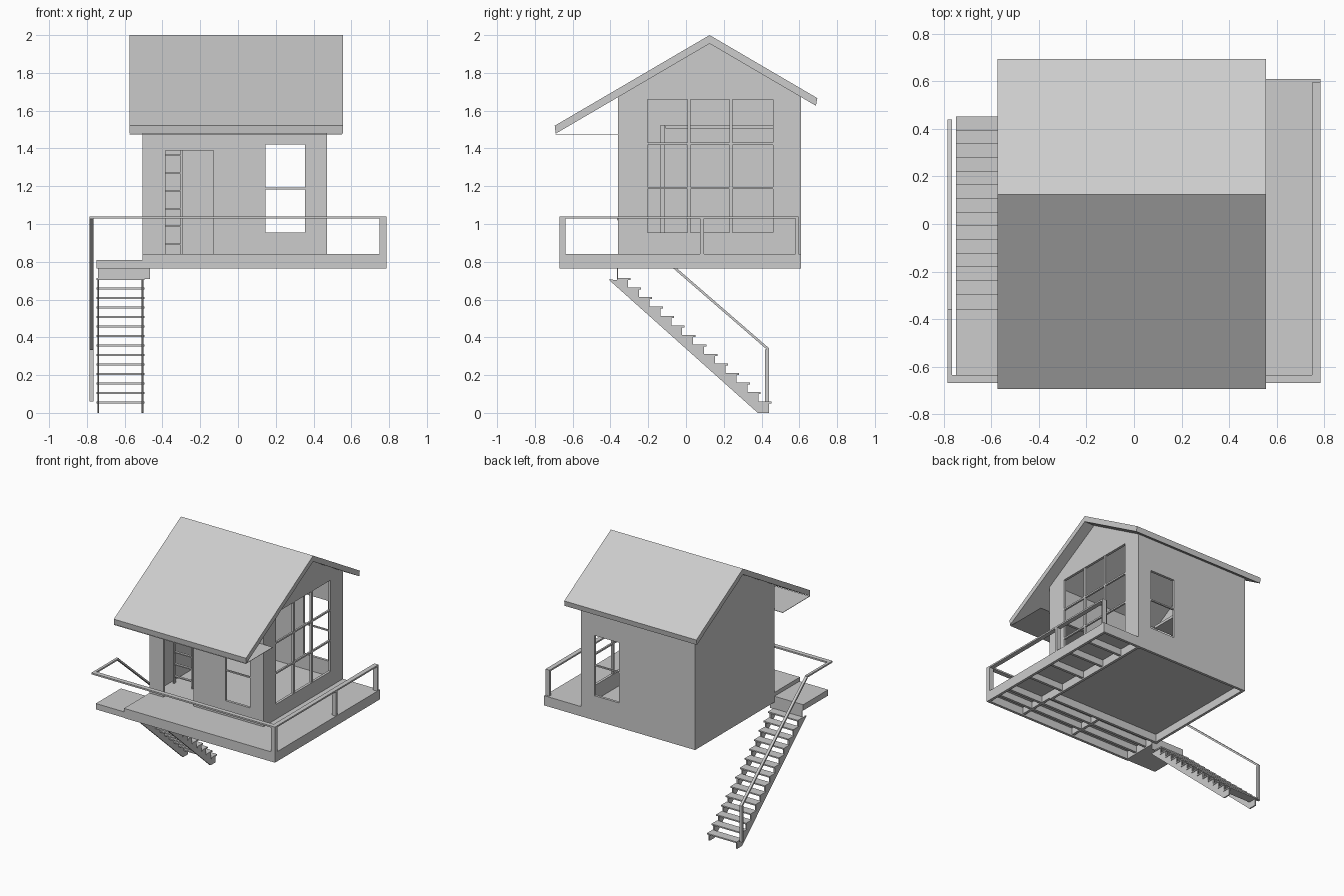
import bpy
import bmesh

cube = bpy.data.objects.get("Cube")
if cube:
    bpy.data.objects.remove(cube, do_unlink=True)

GREY = (0.604, 0.604, 0.604, 1)
grey = bpy.data.materials.new("plain_grey")
grey.use_nodes = True
grey.diffuse_color = GREY
grey.node_tree.nodes["Principled BSDF"].inputs["Base Color"].default_value = GREY


def prism(name, profile, x0, x1):
    """Extrude a (y, z) outline from x0 to x1."""
    bm = bmesh.new()
    face = bm.faces.new([bm.verts.new((x0, y, z)) for y, z in profile])
    moved = bmesh.ops.extrude_face_region(bm, geom=[face])["geom"]
    verts = [v for v in moved if isinstance(v, bmesh.types.BMVert)]
    bmesh.ops.translate(bm, verts=verts, vec=(x1 - x0, 0, 0))
    bmesh.ops.recalc_face_normals(bm, faces=bm.faces[:])
    mesh = bpy.data.meshes.new(name)
    bm.to_mesh(mesh)
    bm.free()
    mesh.materials.append(grey)
    obj = bpy.data.objects.new(name, mesh)
    bpy.context.collection.objects.link(obj)
    return obj


def box(name, x0, x1, y0, y1, z0, z1):
    return prism(name, [(y0, z0), (y1, z0), (y1, z1), (y0, z1)], x0, x1)


def cut(target, cutter):
    """Subtract the cutter and discard it."""
    cutter.hide_render = True
    mod = target.modifiers.new("opening", "BOOLEAN")
    mod.operation = "DIFFERENCE"
    mod.solver = "EXACT"
    mod.object = cutter
    bpy.context.view_layer.objects.active = target
    bpy.ops.object.modifier_apply(modifier=mod.name)
    bpy.data.objects.remove(cutter, do_unlink=True)


# Main dimensions
LEFT, RIGHT = 0.47, -0.505
FRONT, BACK = -0.36, 0.61
BASE, FLOOR = 0.765, 0.84
RIDGE, SLOPE = 0.125, 0.585
WALL = 0.02


def roof_z(y, top):
    return top - SLOPE * abs(y - RIDGE)


# House shell with openings
walls = prism("house_walls", [(FRONT, BASE), (BACK, BASE), (BACK, roof_z(BACK, 1.957)),
                              (RIDGE, 1.957), (FRONT, roof_z(FRONT, 1.957))], RIGHT, LEFT)
cut(walls, box("room_cutter", RIGHT + WALL, LEFT - WALL, FRONT + WALL, BACK - WALL, 0.5, 2.2))
cut(walls, box("door_cutter", -0.385, -0.13, FRONT - 0.1, FRONT + 0.1, FLOOR, 1.39))
cut(walls, box("window_cutter", 0.145, 0.355, FRONT - 0.1, BACK + 0.1, 0.955, 1.42))
cut(walls, box("side_window_cutter", LEFT - 0.1, LEFT + 0.1, -0.205, 0.46, 0.955, 1.66))

# Window bars
for name, y in (("front", FRONT), ("back", BACK - WALL)):
    box(name + "_window_bar", 0.145, 0.355, y + 0.004, y + 0.016, 1.182, 1.192)
for i in (1, 2):
    y = -0.205 + 0.665 * i / 3
    z = 0.955 + 0.705 * i / 3
    box("side_window_upright", LEFT - 0.018, LEFT - 0.002, y - 0.008, y + 0.008, 0.955, 1.66)
    box("side_window_crossbar", LEFT - 0.017, LEFT - 0.003, -0.205, 0.46, z - 0.006, z + 0.006)

# Roof and front soffit
prism("roof", [(-0.695, roof_z(-0.695, 2)), (RIDGE, 2), (0.695, roof_z(0.695, 2)),
               (0.688, roof_z(0.688, 1.955)), (RIDGE, 1.955),
               (-0.69, roof_z(-0.69, 1.955))], -0.575, 0.555)
box("front_soffit", -0.575, 0.55, -0.69, FRONT, 1.473, 1.476)

# Floor, loft and ladder
box("room_floor", RIGHT + WALL, LEFT - WALL, FRONT + WALL, BACK - WALL, 0.825, FLOOR)
box("loft", RIGHT + WALL, -0.28, -0.108, BACK - WALL, 1.505, 1.525)
for x in (-0.462, -0.305):
    box("ladder_rail", x, x + 0.01, -0.135, -0.11, FLOOR, 1.525)
for i in range(7):
    z = 0.89 + 0.094 * i
    box("ladder_rung", -0.455, -0.3, -0.132, -0.113, z, z + 0.008)

# L-shaped deck boards, rims and joists
OUT, EDGE = 0.785, -0.67
box("front_deck", RIGHT, OUT, EDGE, FRONT, 0.825, FLOOR)
box("side_deck", LEFT, OUT, FRONT, BACK, 0.825, FLOOR)
box("front_rim", RIGHT, OUT, EDGE, EDGE + 0.02, BASE, FLOOR)
box("left_rim", OUT - 0.02, OUT, EDGE, BACK, BASE, FLOOR)
box("right_rim", RIGHT, RIGHT + 0.02, EDGE, FRONT, BASE, FLOOR)
box("back_rim", LEFT, OUT, BACK - 0.02, BACK, BASE, FLOOR)
for y in (-0.57, -0.465):
    box("front_joist", RIGHT, OUT, y, y + 0.02, 0.775, 0.83)
for y in (-0.24, -0.01, 0.2, 0.4):
    box("side_joist", LEFT, OUT, y, y + 0.02, 0.775, 0.83)
for x in (0.0, LEFT - 0.02):
    box("cross_joist", x, x + 0.02, EDGE, FRONT, 0.775, 0.83)

# Deck railing
TOP = 1.04
box("front_handrail", -0.785, OUT, EDGE, EDGE + 0.035, TOP - 0.012, TOP)
box("left_handrail", 0.75, OUT, EDGE + 0.035, 0.595, TOP - 0.012, TOP)
box("landing_handrail", -0.785, -0.765, EDGE + 0.035, -0.36, TOP - 0.012, TOP)
for y0, y1 in ((EDGE, EDGE + 0.033), (0.075, 0.095), (0.58, 0.595)):
    box("railing_post", 0.75, OUT, y0, y1, FLOOR, TOP - 0.01)

# Landing and stairs
box("landing", -0.75, RIGHT, -0.665, FRONT, BASE, 0.81)
box("landing_riser", -0.74, -0.465, FRONT - 0.004, FRONT, 0.71, BASE)
STEPS, RUN, RISE = 14, 0.0575, 0.0503
outline = [(0.38, 0), (0.44, 0)]
for i in range(STEPS):
    y, z = 0.44 - RUN * i, 0.06 + RISE * i
    outline += [(y, z - 0.01), (y - RUN, z - 0.01)]
    box("stair_tread", -0.75, -0.495, y - RUN, y + 0.013, z - 0.01, z)
outline.append((-0.41, 0.706))
for x in (-0.745, -0.51):
    prism("stair_stringer", outline, x, x + 0.01)

# Stair handrail
box("stair_post", -0.785, -0.765, 0.418, 0.44, 0.06, 0.335)
prism("stair_handrail", [(0.44, 0.325), (0.44, 0.342), (-0.365, TOP),
                         (-0.365, TOP - 0.017)], -0.785, -0.765)
